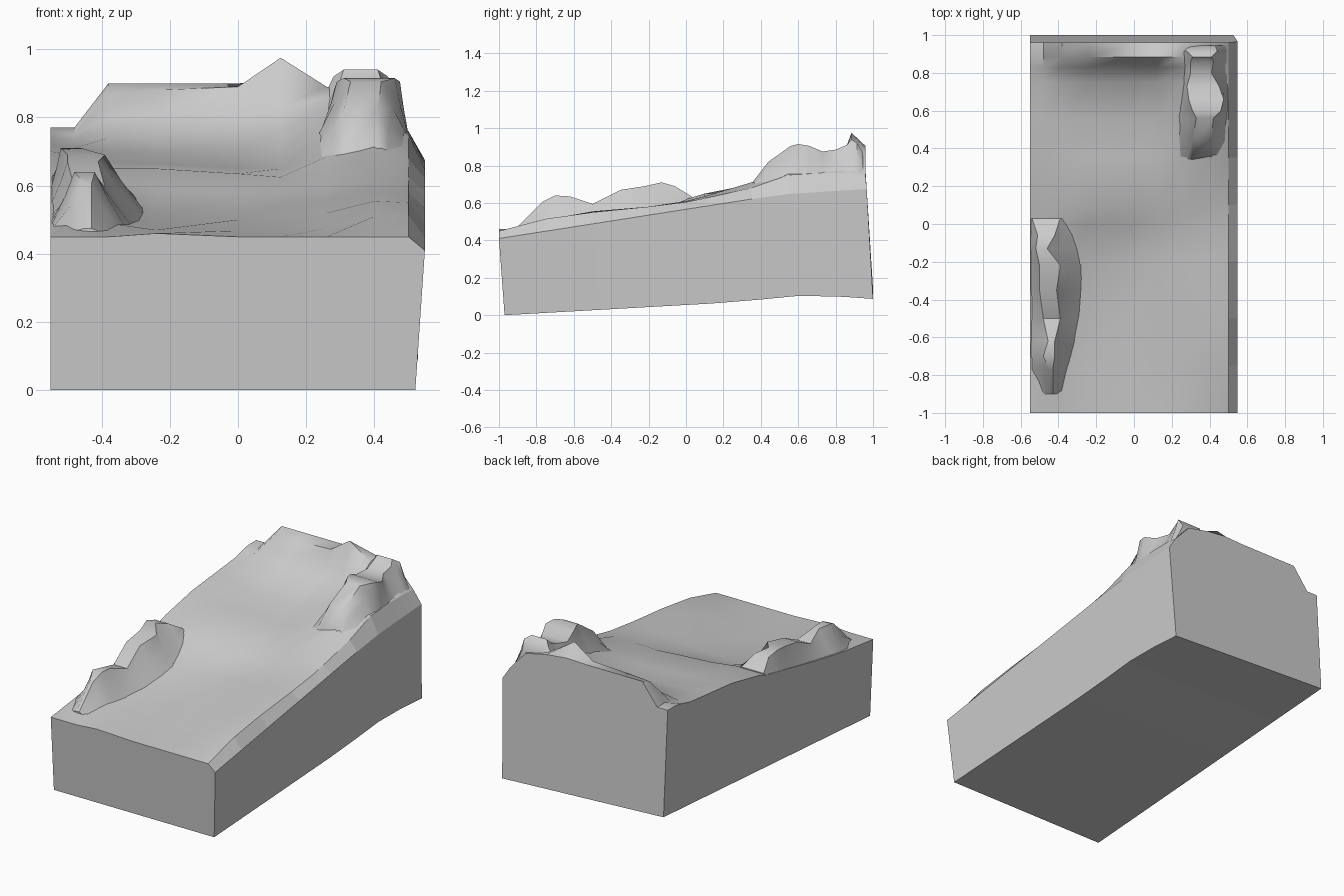
import bpy, bmesh

XS = [-.55, -.48, -.38, -.24, 0, .125, .26, .4, .5]
YS = [-1, -.75, -.5, -.2, 0, .1, .35, .55, .75, .83, .885, .96]
# ground height rows, front to back, each running left to right
H = [
    [.45, .45, .45, .46, .45, .45, .45, .45, .45],
    [.48, .50, .49, .47, .468, .468, .475, .51, .515],
    [.52, .53, .52, .48, .50, .505, .52, .555, .55],
    [.58, .58, .57, .525, .53, .545, .56, .58, .58],
    [.62, .62, .62, .59, .58, .58, .59, .61, .605],
    [.65, .65, .65, .65, .635, .625, .63, .635, .625],
    [.70, .69, .67, .665, .65, .65, .685, .71, .68],
    [.72, .71, .70, .69, .68, .69, .76, .80, .75],
    [.74, .73, .74, .74, .74, .75, .81, .83, .76],
    [.76, .75, .80, .81, .81, .83, .86, .84, .76],
    [.77, .77, .87, .88, .89, .975, .89, .86, .76],
    [.77, .77, .90, .90, .90, .905, .89, .86, .75],
]


def lerp_table(pts, t):
    for (a, va), (b, vb) in zip(pts, pts[1:]):
        if t <= b:
            break
    f = min(1, max(0, (t - a) / (b - a)))
    return va + (vb - va) * f


def ground(x, y):
    col = [(yy, lerp_table(list(zip(XS, row)), x)) for yy, row in zip(YS, H)]
    return lerp_table(col, y)


def loft(name, loops, flat_from=None):
    bm = bmesh.new()
    rings = [[bm.verts.new(p) for p in loop] for loop in loops]
    n = len(rings[0])
    for a, b in zip(rings, rings[1:]):
        for i in range(n):
            j = (i + 1) % n
            bm.faces.new((a[i], a[j], b[j], b[i]))
    bm.faces.new(rings[0])
    bm.faces.new(rings[-1])
    bmesh.ops.recalc_face_normals(bm, faces=bm.faces)
    me = bpy.data.meshes.new(name)
    bm.to_mesh(me)
    bm.free()
    ob = bpy.data.objects.new(name, me)
    bpy.context.collection.objects.link(ob)
    bpy.ops.object.select_all(action='DESELECT')
    ob.select_set(True)
    bpy.context.view_layer.objects.active = ob
    bpy.ops.object.shade_smooth_by_angle(angle=.7)
    # flat walls and chamfer: faces past the top surface in each ring
    if flat_from is not None:
        for k, p in enumerate(me.polygons):
            if k % n >= flat_from or k >= n * (len(loops) - 1):
                p.use_smooth = False
    return ob


# sloping ground block: top surface, right chamfer, leaning walls, twisted underside
CHAMFER = [(-1, .41), (.5, .645), (.96, .675)]
UNDER = [(-1, 0), (.2, .068), (.58, .105), (.78, .1), (.96, .087)]
rows = []
for y, hs in zip(YS, H):
    t = (y + 1) / 1.96
    yb = -.97 + 1.97 * t
    loop = [(x, y, z) for x, z in zip(XS, hs)]
    loop += [(.548, y + .006 * t, lerp_table(CHAMFER, y)),
             (.52 + .007 * t, yb, lerp_table(UNDER, y)),
             (-.55, yb, .14 * t)]
    rows.append(loop)
loft("ground_block", rows, flat_from=len(XS) - 1)


# rocky ridges: sections of (y, base left, base right, top left, top right, top z)
def ridge(name, sections):
    loops = []
    for y, bl, br, tl, tr, z in sections:
        gl, gr = ground(bl, y) - .01, ground(br, y) - .01
        ml, mr = bl + (tl - bl) * .6, br + (tr - br) * .6
        zl, zr = gl + (z - gl) * .55, gr + (z - gr) * .55
        loops.append([(bl, y, gl), (ml, y, zl), (tl, y, z),
                      (tr, y, z), (mr, y, zr), (br, y, gr)])
    return loft(name, loops)


ridge("left_rocks", [
    (.03, -.55, -.36, -.54, -.39, .635),
    (-.06, -.55, -.31, -.51, -.42, .69),
    (-.13, -.55, -.28, -.52, -.46, .71),
    (-.22, -.55, -.27, -.50, -.39, .69),
    (-.35, -.55, -.27, -.50, -.41, .67),
    (-.50, -.55, -.28, -.48, -.39, .595),
    (-.62, -.55, -.31, -.455, -.42, .635),
    (-.70, -.55, -.33, -.48, -.42, .64),
    (-.77, -.55, -.35, -.45, -.43, .605),
    (-.90, -.53, -.38, -.45, -.43, .475),
])
ridge("right_rocks", [
    (.34, .24, .48, .31, .41, .69),
    (.44, .23, .49, .31, .41, .82),
    (.56, .23, .50, .33, .42, .905),
    (.60, .24, .50, .31, .46, .915),
    (.66, .25, .50, .29, .475, .905),
    (.73, .26, .50, .28, .45, .875),
    (.80, .26, .50, .30, .41, .885),
    (.86, .26, .50, .30, .42, .91),
    (.885, .26, .50, .31, .41, .94),
    (.915, .26, .50, .28, .44, .92),
    (.945, .27, .49, .30, .43, .87),
])
